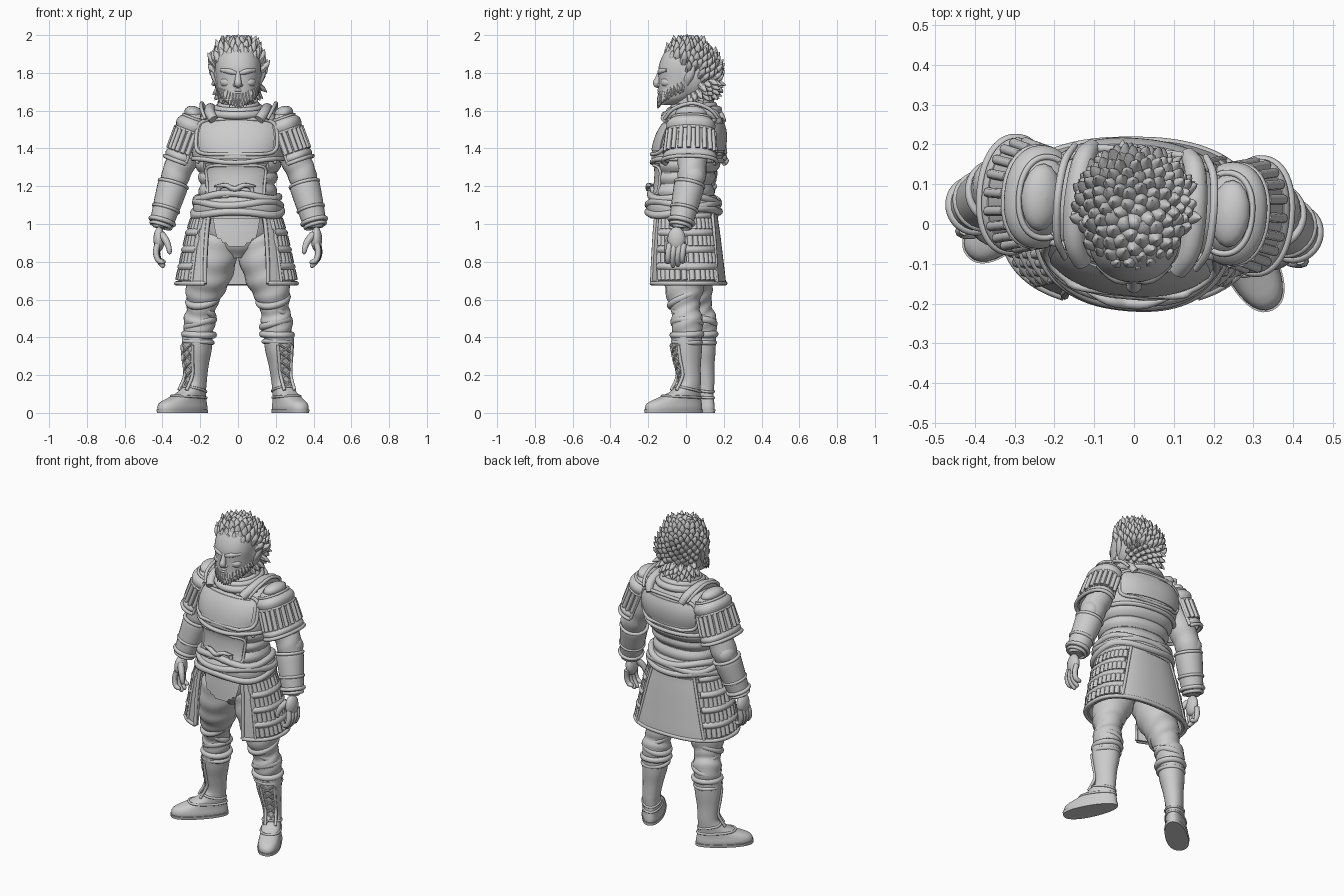
import bpy, math, random
from math import sin, cos, pi, radians
from mathutils import Vector, Matrix

if "Cube" in bpy.data.objects:
    bpy.data.objects.remove(bpy.data.objects["Cube"])
random.seed(4)
I4 = Matrix.Identity(4)
ST = {"L": I4, "X": I4}          # local placement (before mirroring), body placement (after)

def mk(name, parts, mirror=False):
    vs, fs = [], []
    for pv, pf in parts:
        pv = [ST["L"] @ Vector(p) for p in pv]
        for s in ((1, -1) if mirror else (1,)):
            o = len(vs)
            vs += [ST["X"] @ Vector((p.x * s, p.y, p.z)) for p in pv]
            fs += [[i + o for i in (f if s > 0 else f[::-1])] for f in pf]
    me = bpy.data.meshes.new(name)
    me.from_pydata(vs, [], fs)
    me.polygons.foreach_set("use_smooth", [True] * len(me.polygons))
    me.set_sharp_from_angle(angle=radians(50))
    ob = bpy.data.objects.new(name, me)
    bpy.context.collection.objects.link(ob)
    return ob

def skin(rows, loop=False):
    n, m = len(rows[0]), len(rows)
    f = [[i * n + j, i * n + (j + 1) % n, (i + 1) % m * n + (j + 1) % n, (i + 1) % m * n + j]
         for i in range(m if loop else m - 1) for j in range(n)]
    if not loop:
        f += [list(range(n))[::-1], list(range((m - 1) * n, m * n))]
    return [p for r in rows for p in r], f

def cat(a, b, c, d, t):
    return [.5 * (2*q + (r-p)*t + (2*p-5*q+4*r-s)*t*t + (3*q-p-3*r+s)*t**3) for p, q, r, s in zip(a, b, c, d)]

def tube(path, n=10, loop=False, k=4, wr=0, flat=1):
    m = len(path)
    g = (lambda i: path[i % m]) if loop else (lambda i: path[min(max(i, 0), m - 1)])
    pts = [cat(g(i-1), g(i), g(i+1), g(i+2), j / k) for i in range(m if loop else m - 1) for j in range(k)]
    if not loop:
        pts.append(list(path[-1]))
    M = len(pts)
    P = [Vector(p[:3]) for p in pts]
    T = [((P[(i+1) % M] - P[i-1]) if loop else (P[min(i+1, M-1)] - P[max(i-1, 0)])).normalized() for i in range(M)]
    ext = [sum(abs(t[a]) for t in T) for a in range(3)]
    ref = Vector([1.0 if a == ext.index(min(ext)) else 0.0 for a in range(3)])
    rows = []
    for i in range(M):
        u = T[i].cross(ref).normalized(); w = u.cross(T[i])
        rows.append([P[i] + (u * cos(b) + w * sin(b) * flat) * max(pts[i][3], .0008) *
                     (1 + wr * sin(i * 1.1 + 2.2 * sin(b) + b)) for b in [-2 * pi * j / n for j in range(n)]])
    return skin(rows, loop)

def tubes(name, paths, mirror=False, **kw):
    return mk(name, [tube(p, **kw) for p in paths], mirror)

def surf(prof, e=2.0, egg=0):
    # ring surface from rows (z, rx, ry, cx, cy); angle 0 is the front, +90 degrees is +x
    def S(a, z, off=0):
        i = 0
        while i < len(prof) - 2 and z > prof[i + 1][0]:
            i += 1
        t = min(max((z - prof[i][0]) / (prof[i+1][0] - prof[i][0]), 0), 1)
        _, rx, ry, cx, cy = cat(prof[max(i-1, 0)], prof[i], prof[i+1], prof[min(i+2, len(prof)-1)], t)
        q = lambda v: math.copysign(abs(v) ** (2 / e), v)
        return Vector((cx + (rx + off) * q(sin(a)) * (1 + egg * cos(a)), cy - (ry + off) * q(cos(a)), z))
    S.z0, S.z1 = prof[0][0], prof[-1][0]
    return S

def loft(name, S, n=40, m=24, mirror=False):
    return mk(name, [skin([[S(2*pi*j/n, S.z0 + (S.z1 - S.z0) * i / m) for j in range(n)] for i in range(m + 1)])], mirror)

def shell(S, a0, a1, z0, z1, off, th=.012, bulge=0, n=24, m=8):
    a0 = a0 if isinstance(a0, tuple) else (a0, a0)
    a1 = a1 if isinstance(a1, tuple) else (a1, a1)
    rows = []
    for i in range(n, -1, -1):
        A = lambda v: (a0[0]*(1-v) + a0[1]*v) * (1 - i/n) + (a1[0]*(1-v) + a1[1]*v) * i/n
        vv = [j / m for j in range(m + 1)]
        rows.append([S(A(v), z0 + (z1-z0)*v, off + bulge*sin(pi*v)) for v in vv] +
                    [S(A(v), z0 + (z1-z0)*v, off - th) for v in vv[::-1]])
    return skin(rows)

def line(S, az, off, r):
    return [(*S(a, z, off), r) for a, z in az]

def arc(S, a0, a1, z, off, r, n=14):
    return line(S, [(a0 + (a1 - a0) * i / n, z) for i in range(n + 1)], off, r)

def frame(S, ac, zc, ha, hz, off, r, p=.4, n=28):
    q = lambda v: math.copysign(abs(v) ** p, v)
    return line(S, [(ac + ha*q(sin(2*pi*(i+.5)/n)), zc + hz*q(cos(2*pi*(i+.5)/n))) for i in range(n)], off, r)

def slats(S, a0, a1, n, z0, z1, off, r):
    return [line(S, [(a0 + (a1-a0)*i/(n-1), z0 + (z1-z0)*v) for v in (0, .05, .5, .95, 1)], off, r) for i in range(n)]

def balls(name, items, mirror=False, n=16):
    out = []
    for x, y, z, rx, ry, rz in items:
        out.append(skin([[(x + rx*sin(t)*cos(b), y + ry*sin(t)*sin(b), z - rz*cos(t)) for b in [2*pi*j/n for j in range(n)]]
                         for t in [.02 + (pi - .04) * i / 10 for i in range(11)]]))
    return mk(name, out, mirror)

# ---- head
H = surf([(1.63,.045,.05,0,-.09), (1.66,.085,.085,0,-.06), (1.71,.105,.115,0,-.03), (1.77,.115,.13,0,-.015),
          (1.83,.12,.135,0,-.01), (1.89,.112,.125,0,0), (1.94,.08,.095,0,.005), (1.965,.03,.04,0,.01)], 2.2)
loft("head", H)
tubes("neck", [[(0, .03, 1.54, .09), (0, .02, 1.62, .08), (0, .005, 1.72, .08)]], n=20)
tubes("nose", [[(0, -.136, 1.805, .012), (0, -.148, 1.77, .016), (0, -.155, 1.744, .02), (0, -.14, 1.728, .012)]])
tubes("brow", [[(.008, -.14, 1.798, .01), (.045, -.134, 1.808, .015), (.09, -.1, 1.815, .01)]], True)
balls("cheek", [(.055, -.095, 1.75, .04, .04, .03), (.014, -.14, 1.735, .014, .014, .01)], True)
tubes("lips", [[(-.04, -.128, z, .003), (0, -.144, z + .003, .008), (.04, -.128, z, .003)] for z in (1.693, 1.706)])
tubes("ear", [[(.112, .0, 1.735, .012), (.125, .012, 1.77, .022), (.138, .03, 1.805, .018), (.15, .045, 1.84, .002)]], True, flat=.6)
# ---- hair and beard made of curved spikes
balls("scalp", [(0, .03, 1.79, .13, .132, .15)], n=32)
spikes = []
N = 300
for i in range(N):
    nz = 1 - 2 * (i + .5) / N
    r, a = math.sqrt(1 - nz * nz), i * 2.39996
    nx, ny = r * cos(a), r * sin(a)
    if nz < -.85 or (ny < -.15 and nz < .38) or (abs(nx) > .75 and nz < .15 and ny < .3):
        continue
    p = Vector((.125 * nx, .03 + .13 * ny, 1.79 + .145 * nz))
    top = max(0, nz) * max(0, .7 - ny)
    d = (Vector((nx, ny, nz)) * .9 + Vector((0, .15 + .35 * (ny < -.2), .6 if nz > -.2 else -.2))).normalized()
    ln = .055 + .045 * top + random.uniform(-.012, .012)
    b = Vector((random.uniform(-.3, .3), random.uniform(-.2, .3), .6 * (nz > -.2)))
    q = p + d * ln * .5
    t = q + (d + b).normalized() * ln * .5
    t.z = min(t.z, 2.0)
    w = .02 + .01 * top
    spikes.append([(*(p - d * .015), w), (*q, w * .75), (*t, .001)])
tubes("hair", spikes, n=7, k=4)
beard = []
for row in range(3):
    for i in range(21):
        a = -1.55 + 3.1 * i / 20 + .07 * (row % 2)
        z = 1.645 + .012 * row + .04 * abs(a) ** 1.2
        p = H(a, z, -.005)
        d = Vector((sin(a) * .35, -cos(a) * .3, -1)).normalized()
        ln = (.042 if abs(a) < .5 else .034) + random.uniform(-.008, .004)
        beard.append([(*(p - d * .012), .012), (*(p + d * ln * .4), .01), (*(p + d * ln), .001)])
tubes("beard", beard, n=6, k=3)

# ---- torso, slightly turned
ST["X"] = Matrix.Rotation(radians(-5), 4, 'Z')
T = surf([(1.03,.222,.175,0,-.012), (1.12,.208,.168,0,-.014), (1.2,.192,.148,0,-.014), (1.29,.208,.157,0,0), (1.36,.232,.182,0,.007),
          (1.45,.24,.172,0,.024), (1.53,.225,.152,0,.038), (1.59,.17,.112,0,.048), (1.63,.1,.08,0,.035)], 2.3)
loft("torso", T, 48, 30)
mk("cuirass", [shell(T, -pi, pi, 1.345, 1.59, .008, n=64, m=14)])
tubes("chest_panel_rim", [frame(T, c, 1.462, h, .093, .012, .01) for c, h in ((0, 1.0), (pi, .9))], loop=True)
mk("chest_panel", [shell(T, c - .85, c + .85, 1.39, 1.535, .012, bulge=.008) for c in (0, pi)])
tubes("cuirass_rim", [line(T, [(2*pi*i/32, 1.345 - .02 * max(0, cos(2*pi*i/32))**6 - .01*(i in range(10, 23))) for i in range(32)], .01, .013)], loop=True)
tubes("abdomen_rim", [frame(T, 0, 1.225, .8, .085, .01, .008)], loop=True)
mk("abdomen_plate", [shell(T, -.75, .75, 1.13, 1.32, .01)])
mk("waist_lames", [shell(T, .82, 2*pi - .82, z, z + .058, .002, bulge=.012, n=40) for z in (1.15, 1.212, 1.274)])
balls("rivet", [(*T(a, z, .016), .011, .011, .011) for a, z in ((.25, 1.585), (.95, 1.58), (2.4, 1.575), (1.0, 1.33))], True, 10)
tubes("yoke_strap", [[(.12, -.105, 1.55, .025), (.145, -.055, 1.59, .028), (.15, .05, 1.61, .03), (.14, .15, 1.585, .028), (.12, .185, 1.54, .02)]], True, n=12)
tubes("yoke_edge", [[(.165, -.1, 1.555, .008), (.19, -.05, 1.61, .01), (.197, .05, 1.64, .01), (.188, .14, 1.61, .01), (.165, .185, 1.56, .008)]], True)
tubes("collar", [[(r * sin(b), .03 - (r + .005) * cos(b), z - .015 * cos(b), w) for b in [2*pi*i/16 for i in range(16)]]
                 for r, z, w in ((.135, 1.59, .022), (.112, 1.612, .02), (.098, 1.632, .014))], loop=True)
# ---- shoulder guards, in a frame tilted along the arm
ST["L"] = Matrix.Translation((.225, .047, 1.565)) @ Matrix.Rotation(radians(-20), 4, 'Y')
G = surf([(-.255,.082,.138,0,0), (-.18,.08,.128,0,0), (-.09,.08,.12,0,0), (-.03,.075,.11,0,0), (.015,.053,.08,0,0), (.03,.03,.05,0,0)], 2.2)
a0, a1 = -.45, pi + .45
mk("shoulder_guard", [shell(G, a0, a1, -.245, .03, 0, n=32, m=14)], True)
balls("shoulder_dome", [(.02, 0, .015, .052, .085, .038)], True)
mk("shoulder_lame", [shell(G, a0, a1, -.075, -.01, .006, bulge=.01, n=30), shell(G, a0, a1, -.24, -.205, .003, bulge=.007, n=30)], True)
tubes("shoulder_slats", slats(G, a0 + .1, a1 - .1, 13, -.2, -.08, .004, .0125), True, n=8, k=2)
tubes("shoulder_rim", [arc(G, a0, a1, z, .005, r) for z, r in ((-.248, .011), (-.08, .008), (-.008, .008))] +
      [line(G, [(a, z) for z in (-.245, -.17, -.08, 0)], .003, .01) for a in (a0, a1)], True, n=8)
ST["L"] = Matrix.Translation((-.012, 0, 0))
# ---- arms and hands
tubes("sleeve", [[(.22, .05, 1.54, .08), (.265, .055, 1.44, .08), (.312, .06, 1.34, .078), (.348, .06, 1.26, .075), (.375, .045, 1.17, .064), (.415, .012, 1.03, .052), (.422, .005, .98, .04)]], True, n=18, k=5, wr=.03)
F = lambda t: (.352 + .068 * t, .055 - .047 * t, 1.24 - .24 * t)
tubes("bracer", [[(*F(t), r) for t, r in ((.1, .066), (.15, .08), (.4, .077), (.7, .07), (.95, .063), (1, .055))]], True, n=22)
def cuff(t, r, w):
    ax = (Vector(F(1)) - Vector(F(0))).normalized()
    u = ax.cross(Vector((0, 1, 0))).normalized(); v = ax.cross(u)
    return [(*(Vector(F(t)) + (u * cos(b) + v * sin(b)) * r), w) for b in [2*pi*i/14 for i in range(14)]]
tubes("bracer_bands", [cuff(.12, .076, .01), cuff(.66, .069, .009), cuff(.94, .064, .012), cuff(1.03, .054, .01)], True, n=8, loop=True)
balls("elbow_guard", [(.372, .068, 1.25, .055, .065, .065), (.395, .042, 1.15, .048, .058, .065)], True)
balls("palm", [(.43, -.014, .92, .03, .048, .065)], True)
tubes("fingers", [[(.435, y, .895, .016), (.443, y - .006, .85, .016), (.432, y - .01, .81, .0145), (.408, y - .01, e, .012), (.401, y - .01, e - .008, .003)]
                  for y, e in ((-.05, .797), (-.024, .778), (.002, .782), (.026, .8))], True, n=8)
tubes("thumb", [[(.415, -.035, .945, .02), (.388, -.06, .91, .018), (.374, -.07, .875, .015), (.37, -.07, .85, .012), (.372, -.069, .84, .003)]], True, n=8)
ST["L"] = I4
# ---- belt and sash
mk("belt", [shell(T, -pi, pi, 1.04, 1.15, .008, bulge=.016, n=56)])
tubes("sash", [line(T, [(b, z + h * cos(b) + .012 * sin(3 * b + z * 90)) for b in [2*pi*i/24 for i in range(24)]], .014, .02)
               for z, h in ((1.065, -.012), (1.105, .004), (1.138, .012))], loop=True)
tubes("buckle", [[(.055 + .035*cos(b), -.19 + .02*cos(b)*(cos(b) > 0), 1.175 + .028*sin(b), .011) for b in [2*pi*i/10 for i in range(10)]]], True, loop=True, n=8)
tubes("buckle_bar", [[(-.11, -.175, 1.2, .004), (-.05, -.197, 1.205, .012), (0, -.2, 1.185, .014), (.05, -.197, 1.205, .012), (.11, -.175, 1.2, .004)]], n=8)

# ---- armoured skirt
ST["X"] = Matrix.Translation((-.008, 0, 0))
K = surf([(.67,.31,.195,0,.004), (.8,.285,.187,0,-.002), (.95,.252,.175,0,-.008), (1.07,.218,.163,0,-.012)], 2.4)
mk("skirt_base", [shell(K, (.48, .62), (pi, pi), .68, 1.06, 0, n=36, m=12)], True)
mk("skirt_front_border", [shell(K, (.48, .62), (.78, .84), .69, 1.06, .01, n=10, m=12)], True)
mk("skirt_back_panel", [shell(K, (pi - .75, pi - .6), (pi + .75, pi + .6), .68, 1.06, .014, m=12)])
for z in (.715, .805, .895, .985):
    mk("skirt_lame", [shell(K, .8, 2.4, z + .038, z + .085, .006, bulge=.016)], True)
    tubes("skirt_slats", slats(K, .84, 2.38, 12, z - .012, z + .042, .004, .015), True, n=8, k=2)
tubes("skirt_rim", [arc(K, .48, pi, .686, .01, .012, 24), line(K, [(.48, .686), (.53, .8), (.58, .95), (.62, 1.06)], .008, .011),
                    line(K, [(.78, .69), (.8, .8), (.83, .95), (.84, 1.06)], .012, .008),
                    line(K, [(2.39, .69), (2.44, .8), (2.5, .95), (2.54, 1.06)], .014, .009)], True, n=8)
mk("loin_cloth", [shell(K, (-.36 + .12 * i, -.62), (.36 - .12 * i, .62), .92 - .02 * i, 1.06, -.018 - .004 * i, m=10) for i in range(3)])
P = surf([(.82,.05,.07,0,.0), (.87,.13,.11,0,0), (.95,.19,.135,0,-.005), (1.06,.2,.15,0,-.01)], 2.2)
loft("pelvis", P)

# ---- legs and boots (each side has its own stance)
ST["X"] = I4
for side, s, ky, ty, ax, ay, yaw in (("right", 1, -.01, .005, .23, .02, 27), ("left", -1, .045, .08, .222, .095, 48)):
    tubes(side + "_trouser_leg", [[(s*.1, 0, .97, .1), (s*.115, .0, .88, .122), (s*.152, ky*.5, .74, .12), (s*.182, ky, .63, .096),
          (s*.195, (ky+ty)/2, .55, .076), (s*.205, ty, .48, .084), (s*.21, ty, .4, .07)]], n=24, k=7, wr=.035)
    hoop = lambda z, r, w, tl, cy: [(s*(.252 - z*.11) + r*cos(b), cy + r*.97*sin(b), z + tl*cos(b + z*40), w) for b in [2*pi*i/14 for i in range(14)]]
    tubes(side + "_trouser_folds", [hoop(.6, .074, .02, .035, ky), hoop(.535, .06, .02, .03, (ky+ty)/2), hoop(.475, .07, .02, .02, ty)], n=10, loop=True)
    tubes(side + "_boot_cuff", [hoop(.415, .077, .018, .004, ty), hoop(.375, .075, .012, .004, ty)], n=10, loop=True)
    # boot in its own frame, leaning up to the knee
    R = Matrix.Rotation(radians(s * yaw), 4, 'Z')
    d = R.inverted() @ Vector((s*.212 - s*ax, ty - ay, 0))
    ST["L"] = Matrix.Translation((s*ax, ay, 0)) @ R
    B = surf([(.0,.06,.163,0,-.095), (.03,.064,.165,0,-.095), (.055,.06,.155,0,-.088), (.08,.056,.122,0,-.06), (.11,.054,.085,0,-.027),
              (.16,.052,.06,0,0), (.25,.06,.065,d.x*.4,d.y*.4), (.33,.072,.077,d.x*.8,d.y*.8), (.42,.078,.081,d.x,d.y)], 2.25, .13)
    loft(side + "_boot", B, 32, 44)
    mk(side + "_sole", [shell(B, -pi, pi, 0, .018, .005, n=40, m=3)])
    tubes(side + "_boot_straps", [line(B, [(2*pi*i/20, z + h*cos(2*pi*i/20)) for i in range(20)], 0, .007) for z, h in ((.085, .005), (.125, .015))], n=8, loop=True)
    tubes(side + "_boot_laces", [line(B, [(-q*.4, z), (0, z + .024), (q*.4, z + .048)], .004, .006) for z in (.13, .178, .226, .274, .315) for q in (1, -1)], n=6)
    tubes(side + "_lace_edge", [line(B, [(q*.45, z) for z in (.12, .2, .28, .36)], .003, .009) for q in (1, -1)], n=8)
    ST["L"] = I4
